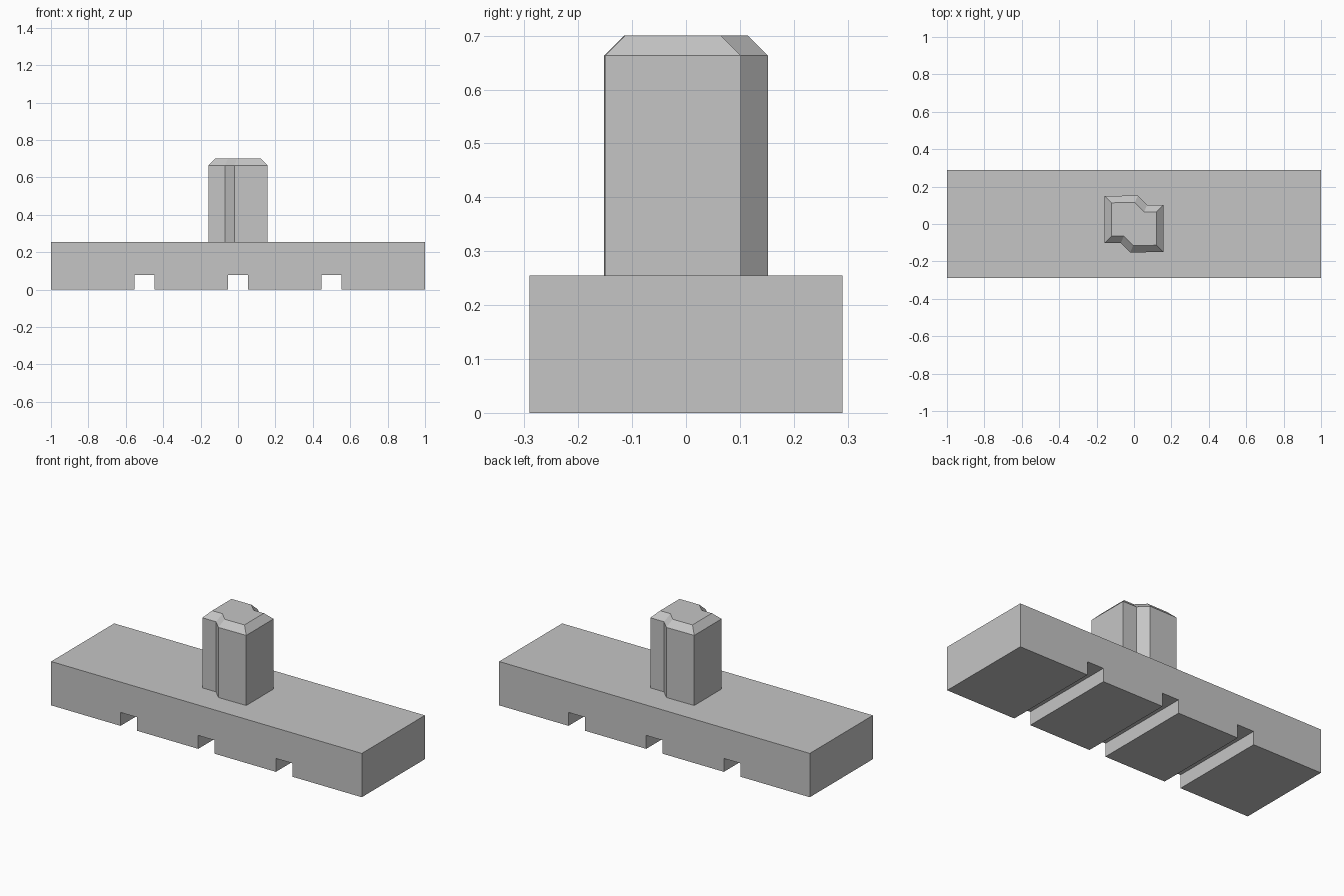
import bpy
from mathutils import Vector

cube = bpy.data.objects.get("Cube")
if cube:
    bpy.data.objects.remove(cube)

# Single plain grey
grey = bpy.data.materials.new("light_grey")
grey.use_nodes = True
colour = (0.56, 0.56, 0.56, 1)
grey.diffuse_color = colour
grey.node_tree.nodes["Principled BSDF"].inputs["Base Color"].default_value = colour


def loft(name, rings):
    """Join matching rings of points into a closed solid."""
    n = len(rings[0])
    verts = [p for ring in rings for p in ring]
    faces = [list(range(n))[::-1], list(range(len(verts) - n, len(verts)))]
    for r in range(len(rings) - 1):
        for i in range(n):
            j = (i + 1) % n
            faces.append((r * n + i, r * n + j, (r + 1) * n + j, (r + 1) * n + i))
    mesh = bpy.data.meshes.new(name)
    mesh.from_pydata(verts, [], faces)
    mesh.materials.append(grey)
    obj = bpy.data.objects.new(name, mesh)
    bpy.context.collection.objects.link(obj)
    return obj


def inset(points, distance):
    """Move every edge of a counter-clockwise outline inwards."""
    result = []
    for i, p in enumerate(points):
        a = (p - points[i - 1]).normalized()
        b = (points[(i + 1) % len(points)] - p).normalized()
        na, nb = Vector((-a.y, a.x)), Vector((-b.y, b.x))
        result.append(p + (na + nb) * distance / (1 + na.dot(nb)))
    return result


# Base bar with three grooves across its underside
BASE_TOP, HALF_DEPTH = 0.255, 0.29
profile = [(-1, 0)]
for x in (-0.5, 0, 0.5):
    profile += [(x - 0.053, 0), (x - 0.053, 0.078), (x + 0.053, 0.078), (x + 0.053, 0)]
profile += [(1, 0), (1, BASE_TOP), (-1, BASE_TOP)]
loft("grooved_base", [[(x, y, z) for x, z in profile] for y in (HALF_DEPTH, -HALF_DEPTH)])

# Post with two opposite notched corners and a chamfered top
half = [Vector(p) for p in ((0.158, -0.15), (0.158, 0.102), (0.07, 0.102), (0.02, 0.152))]
outline = half + [-p for p in half]
cap = inset(outline, 0.037)
loft("notched_post", [
    [(p.x, p.y, BASE_TOP) for p in outline],
    [(p.x, p.y, 0.663) for p in outline],
    [(p.x, p.y, 0.70) for p in cap],
])
